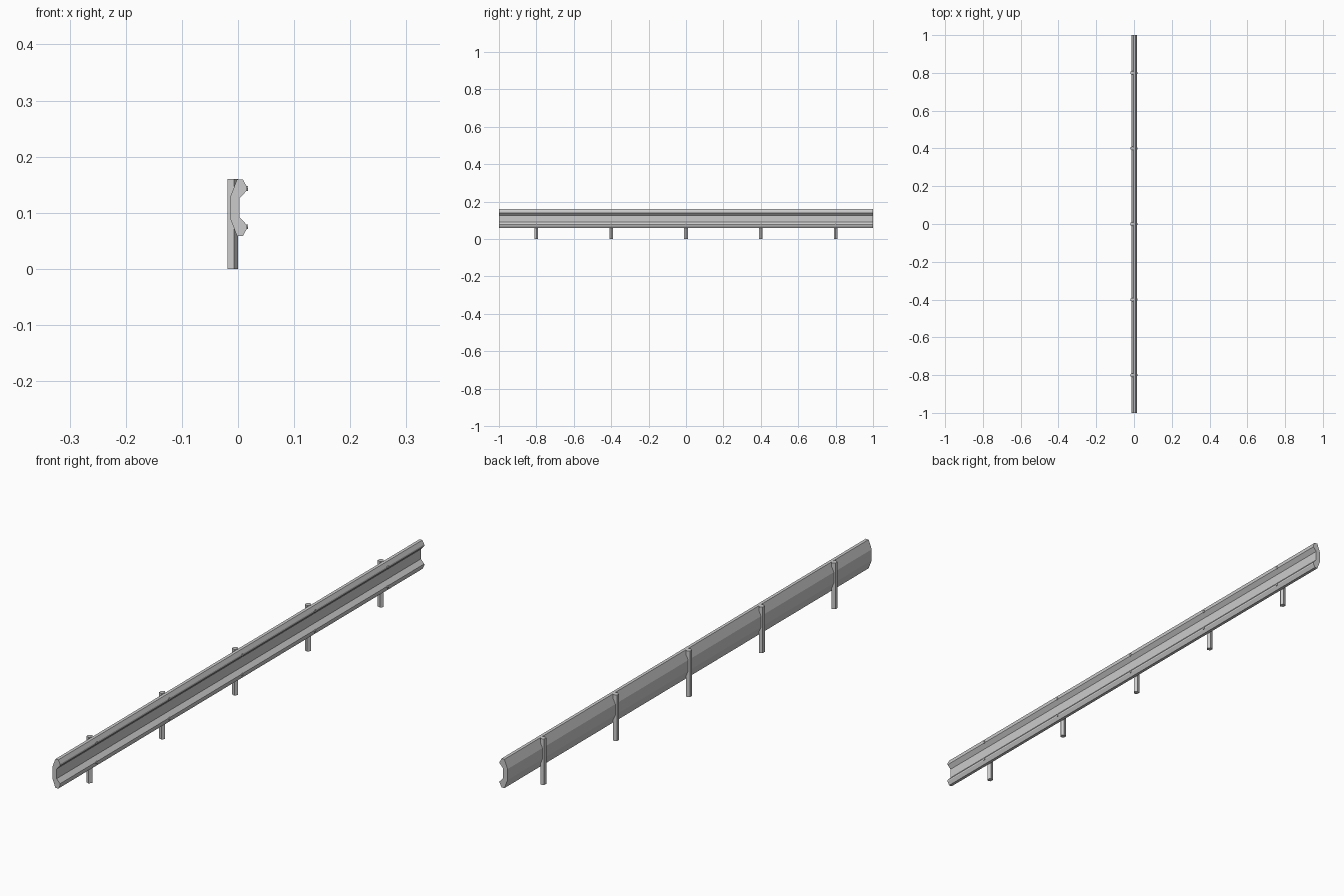
import bpy, bmesh, math

if "Cube" in bpy.data.objects:
    bpy.data.objects.remove(bpy.data.objects["Cube"])

def prism(name, pts, to3d, a, b):
    # extrude a closed 2D outline between two positions
    bm = bmesh.new()
    lo = [bm.verts.new(to3d(p, a)) for p in pts]
    hi = [bm.verts.new(to3d(p, b)) for p in pts]
    n = len(pts)
    bm.faces.new(lo)
    bm.faces.new(hi)
    for i in range(n):
        j = (i + 1) % n
        bm.faces.new((lo[i], lo[j], hi[j], hi[i]))
    bmesh.ops.recalc_face_normals(bm, faces=bm.faces)
    me = bpy.data.meshes.new(name)
    bm.to_mesh(me)
    bm.free()
    ob = bpy.data.objects.new(name, me)
    bpy.context.collection.objects.link(ob)
    return ob

# rail: upper half of the cross-section, mirrored about its mid height
MID = 0.109
half = [(0.003, 0.017), (0.016, 0.031), (0.016, 0.037), (0.009, 0.05),
        (-0.002, 0.05), (-0.014, 0.019)]
profile = [(x, MID + z) for x, z in half] + [(x, MID - z) for x, z in reversed(half)]
prism("rail", profile, lambda p, y: (p[0], y, p[1]), -1, 1)

# posts and the bolts on the two rail ridges
ring = [(-0.0105 + 0.0105 * math.cos(math.radians(a)), 0.0105 * math.sin(math.radians(a)))
        for a in range(0, 360, 72)]
hexa = [(0.005 * math.cos(math.radians(a)), 0.005 * math.sin(math.radians(a)))
        for a in range(0, 360, 60)]
for i in range(5):
    y = -0.8 + 0.4 * i
    prism(f"post_{i}", ring, lambda p, z: (p[0], p[1] + y, z), 0, 0.16)
    for side in (-1, 1):
        zc = MID + side * 0.034
        prism(f"bolt_{i}_{'upper' if side > 0 else 'lower'}", hexa,
              lambda p, x: (x, p[0] + y, p[1] + zc), 0.012, 0.018)
